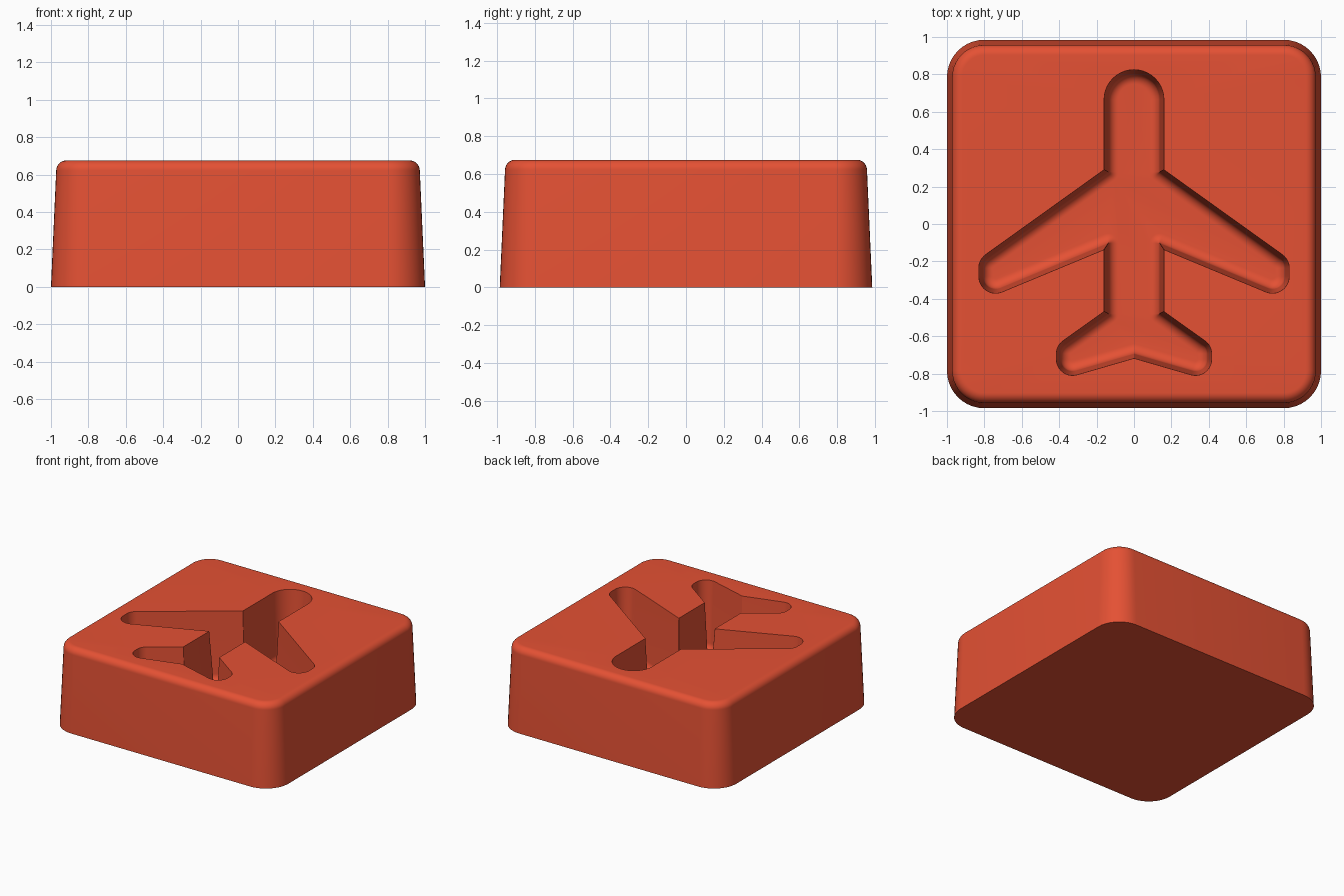
import bpy, bmesh, math
from mathutils import Vector

cube = bpy.data.objects.get("Cube")
if cube:
    bpy.data.objects.remove(cube, do_unlink=True)

HEIGHT, FLOOR, ROUND = 0.675, 0.125, 0.054
DRAFT = 0.045          # inward lean of every wall per unit of height
STEPS = 10             # segments in each rounding


def inset_outline(corners, d, soften):
    """Clockwise outline (x, y, radius) moved inward by d, with arcs at the corners."""
    points = []
    for i, (x, y, radius) in enumerate(corners):
        p = Vector((x, y))
        before = Vector(corners[i - 1][:2])
        after = Vector(corners[(i + 1) % len(corners)][:2])
        e1, e2 = (p - before).normalized(), (after - p).normalized()
        n1, n2 = Vector((e1.y, -e1.x)), Vector((e2.y, -e2.x))
        p = p + (n1 + n2) * d / (1 + n1.dot(n2))
        convex = e1.x * e2.y - e1.y * e2.x < 0
        r = max(radius - d, 0.004) if convex else max(soften, 0.002)
        half = (-e1).angle(e2) / 2
        centre = p + (e2 - e1).normalized() * r / math.sin(half)
        # Unit directions from the arc centre to its two tangent points
        a, b = (-n1, -n2) if convex else (n1, n2)
        turn = a.angle(b)
        for k in range(STEPS + 1):
            s = turn * k / STEPS
            unit = (a * math.sin(turn - s) + b * math.sin(s)) / math.sin(turn)
            points.append(centre + unit * r)
    return points


def loft(bm, corners, levels):
    """Stack insets of one outline and skin them; returns first and last rings."""
    rings = []
    for d, z, soften in levels:
        rings.append([bm.verts.new((p.x, p.y, z))
                      for p in inset_outline(corners, d, soften)])
    for low, high in zip(rings, rings[1:]):
        for i in range(len(low)):
            j = (i + 1) % len(low)
            bm.faces.new((low[i], low[j], high[j], high[i]))
    return rings[0], rings[-1]


def ring_edges(bm, ring):
    return [bm.edges.get((ring[i - 1], ring[i])) for i in range(len(ring))]


def quarter():
    return [k / STEPS * math.pi / 2 for k in range(STEPS + 1)]


# Outer block: leaning walls and a rounded top edge
block = [(-1, 0.985, 0.2), (1, 0.985, 0.2), (1, -0.985, 0.2), (-1, -0.985, 0.2)]
shoulder = HEIGHT - ROUND
lean = DRAFT * shoulder
outer_levels = [(0, 0, 0)] + [
    (lean + ROUND * (1 - math.cos(a)), shoulder + ROUND * math.sin(a), 0)
    for a in quarter()]

# Aeroplane recess: right half from nose to tail notch, then mirrored
half = [(0.16, 0.825, 0.1598), (0.16, 0.29, 0), (0.83, -0.19, 0.09),
        (0.83, -0.415, 0.09), (0.16, -0.137, 0), (0.16, -0.468, 0),
        (0.415, -0.65, 0.086), (0.415, -0.838, 0.086)]
plane = half + [(0, -0.718, 0)] + [(-x, y, r) for x, y, r in reversed(half)]
foot = FLOOR + ROUND
slope = DRAFT * (HEIGHT - foot)
recess_levels = [(0, HEIGHT, 0)] + [
    (slope + ROUND * (1 - math.cos(a)), foot - ROUND * math.sin(a),
     ROUND * (1 - math.cos(a))) for a in quarter()]

bm = bmesh.new()
base, top_rim = loft(bm, block, outer_levels)
recess_rim, recess_floor = loft(bm, plane, recess_levels)
bm.faces.new(base)
bm.faces.new(recess_floor)

# Flat top around the recess
bmesh.ops.triangle_fill(bm, use_beauty=True, normal=(0, 0, 1),
                        edges=ring_edges(bm, top_rim) + ring_edges(bm, recess_rim))
bmesh.ops.recalc_face_normals(bm, faces=bm.faces[:])

mesh = bpy.data.meshes.new("recessed_block")
bm.to_mesh(mesh)
bm.free()
obj = bpy.data.objects.new("recessed_block", mesh)
bpy.context.collection.objects.link(obj)

# Colour
red = bpy.data.materials.new("brick_red")
red.use_nodes = True
colour = (0.78, 0.082, 0.034, 1)
red.diffuse_color = colour
red.node_tree.nodes["Principled BSDF"].inputs["Base Color"].default_value = colour
mesh.materials.append(red)

bpy.ops.object.select_all(action='DESELECT')
obj.select_set(True)
bpy.context.view_layer.objects.active = obj
bpy.ops.object.shade_smooth_by_angle(angle=math.radians(30))
